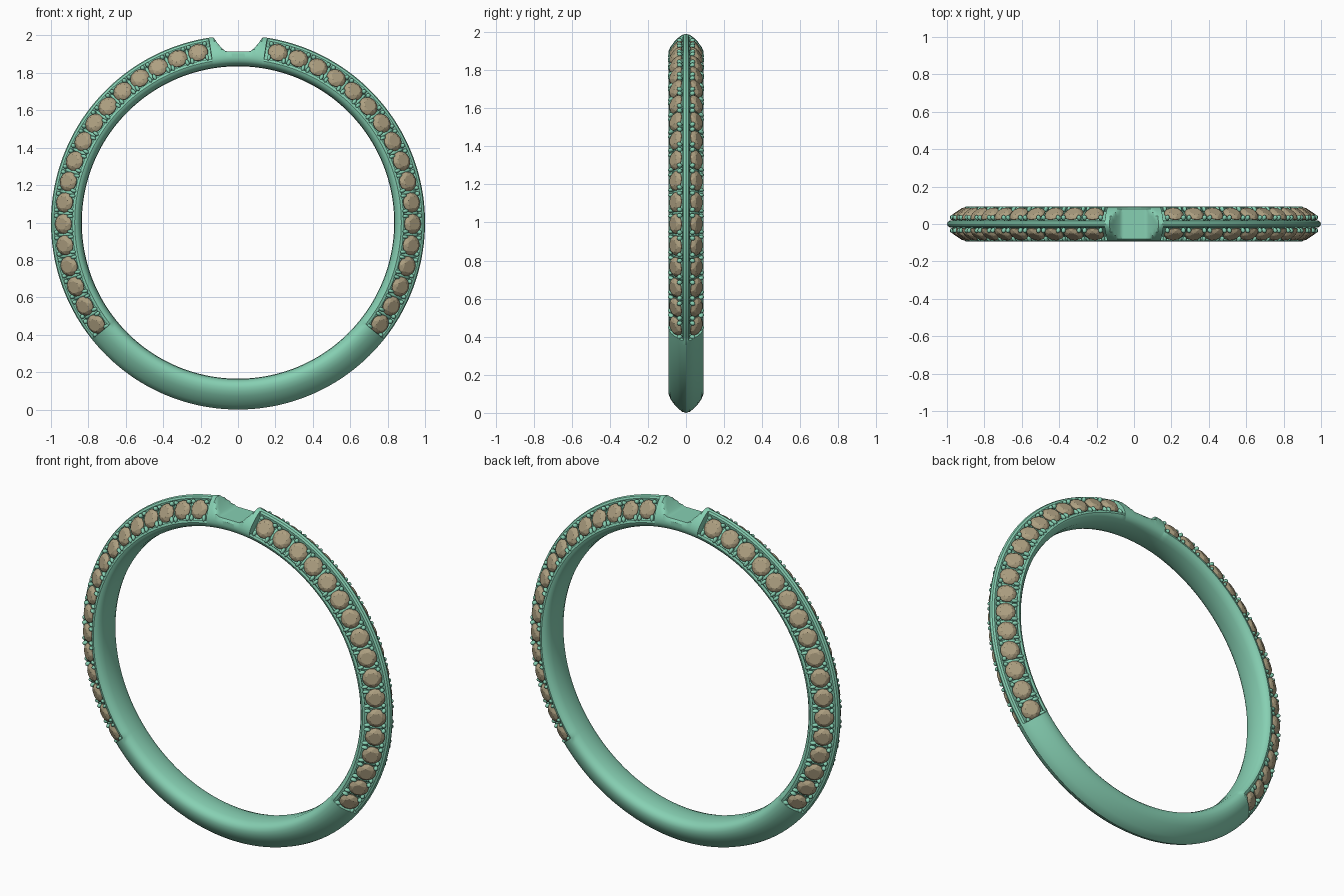
import bpy, bmesh, math
from mathutils import Matrix, Vector

if "Cube" in bpy.data.objects:
    bpy.data.objects.remove(bpy.data.objects["Cube"])

CZ = 1.0                      # ring centre height
START, END = 9.0, 128.6       # pave channel limits, degrees from the top
N_STONES, FIRST, LAST = 17, 13.2, 125.6


def material(name, rgb):
    m = bpy.data.materials.new(name)
    m.diffuse_color = (*rgb, 1)
    m.use_nodes = True
    m.node_tree.nodes["Principled BSDF"].inputs["Base Color"].default_value = m.diffuse_color
    return m


metal = material("green_metal", (0.24, 0.63, 0.45))
gem = material("tan_gem", (0.42, 0.35, 0.22))


def finish(bm, name, mat, smooth=None):
    bmesh.ops.recalc_face_normals(bm, faces=bm.faces[:])
    me = bpy.data.meshes.new(name)
    bm.to_mesh(me)
    bm.free()
    me.materials.append(mat)
    ob = bpy.data.objects.new(name, me)
    bpy.context.collection.objects.link(ob)
    if smooth:
        bpy.ops.object.select_all(action='DESELECT')
        ob.select_set(True)
        bpy.context.view_layer.objects.active = ob
        bpy.ops.object.shade_smooth_by_angle(angle=math.radians(smooth))
    return ob


# Half cross-sections as (y, radius), from inner bore to outer crest
PLAIN = [(0, .835), (.05, .838), (.075, .848), (.089, .863), (.093, .882), (.091, .903),
         (.081, .928), (.062, .955), (.042, .977), (.02, .994), (0, 1.0)]
CHANNEL = [(0, .835), (.05, .838), (.075, .848), (.089, .861), (.093, .873), (.088, .887),
           (.068, .873), (.014, .952), (.018, .984), (.012, .995), (0, 1.0)]


def notch_cap(x):
    # height limit of the seat notch at the top of the ring
    t = min(max((abs(x) - .065) / .068, 0), 1)
    return 1.915 + .078 * (.6 * t + .4 * t * t) if t < 1 else 9


def section(deg, half):
    a = math.radians(deg)
    full = half + [(-y, r) for y, r in half[-2:0:-1]]
    pts = []
    for y, r in full:
        x, z = r * math.sin(a), CZ + r * math.cos(a)
        if z > CZ:
            z = min(z, notch_cap(x))
        pts.append((x, y, z))
    return pts


# Band: loft plain and channelled sections around the circle
right = [(START * i / 18, PLAIN) for i in range(19)]
right += [(START + .15 + (END - START - .3) * i / 72, CHANNEL) for i in range(73)]
right += [(END + (180 - END) * i / 30, PLAIN) for i in range(31)]
stations = right + [(-d, p) for d, p in right[-2:0:-1]]
bm = bmesh.new()
rings = [[bm.verts.new(p) for p in section(d, h)] for d, h in stations]
for i, ra in enumerate(rings):
    rb = rings[(i + 1) % len(rings)]
    for j in range(len(ra)):
        k = (j + 1) % len(ra)
        bm.faces.new((ra[j], ra[k], rb[k], rb[j]))
finish(bm, "band", metal, 32)


def seat_frame(deg, side):
    # local x along the band, y up the slope to the crest, z out of the stone
    a = math.radians(deg)
    R = Vector((math.sin(a), 0, math.cos(a)))
    T = Vector((math.cos(a), 0, -math.sin(a)))
    Y = Vector((0, side, 0))
    V = -.557 * Y + .83 * R
    N = .83 * Y + .557 * R
    m = Matrix((T, V, N)).transposed().to_4x4()
    m.translation = Vector((0, 0, CZ)) + .053 * Y + .934 * R
    return m


def circle(n, r, h, turn=0):
    return [Vector((r * math.cos(2 * math.pi * (i + turn) / n),
                    r * math.sin(2 * math.pi * (i + turn) / n), h)) for i in range(n)]


# Brilliant-cut stone: table, crown, girdle, culet
STONE = (circle(8, .033, .019, .5) + circle(8, .045, .012) + circle(16, .053, .001)
         + circle(16, .053, -.003) + [Vector((0, 0, -.03))])

stones, beads = bmesh.new(), bmesh.new()


def bead(frame, pos, scale):
    m = frame @ Matrix.Translation(pos) @ Matrix.Diagonal((*scale, 1))
    bmesh.ops.create_uvsphere(beads, u_segments=10, v_segments=6, radius=1, matrix=m)


step = (LAST - FIRST) / (N_STONES - 1)
for mirror in (1, -1):
    for side in (1, -1):
        for i in range(N_STONES):
            f = seat_frame(mirror * (FIRST + i * step), side)
            vs = [stones.verts.new(f @ p) for p in STONE]
            bmesh.ops.convex_hull(stones, input=vs)
            for sx in (1, -1):
                # round beads by the crest, claws reaching over the inner rim
                bead(f, (sx * .044, .041, .004), (.0125, .0125, .015))
                bead(f, (sx * .041, -.047, .001), (.0105, .019, .013))
            if i < N_STONES - 1:
                # saddle between neighbouring stones
                g = seat_frame(mirror * (FIRST + (i + .5) * step), side)
                bead(g, (0, 0, -.014), (.012, .05, .013))

bmesh.ops.dissolve_limit(stones, angle_limit=.01, verts=stones.verts[:], edges=stones.edges[:])
finish(stones, "pave_stones", gem)
finish(beads, "prong_beads", metal, 50)
